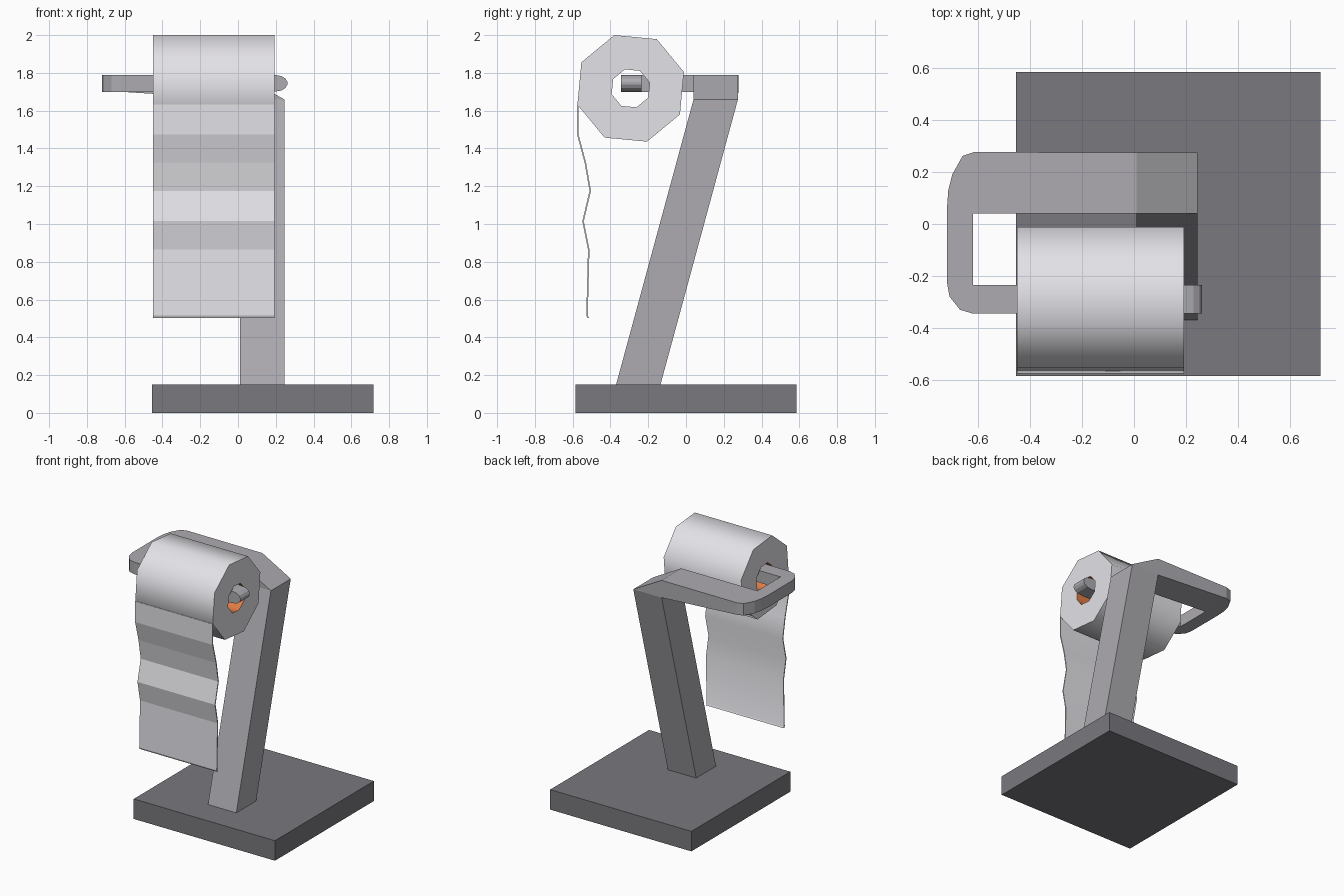
import bpy, bmesh, math

if "Cube" in bpy.data.objects:
    bpy.data.objects.remove(bpy.data.objects["Cube"])


def material(name, r, g, b):
    m = bpy.data.materials.new(name)
    m.diffuse_color = (r, g, b, 1)
    m.use_nodes = True
    m.node_tree.nodes["Principled BSDF"].inputs["Base Color"].default_value = m.diffuse_color
    return m


DARK = material("dark_grey", 0.19, 0.19, 0.21)
METAL = material("mid_grey", 0.42, 0.41, 0.44)
PAPER = material("white_paper", 0.79, 0.78, 0.82)
CARD = material("orange_card", 0.75, 0.20, 0.06)


def loft(name, rings, mats, closed=False):
    """Skin matching rings of points; cap the ends or join them up."""
    bm = bmesh.new()
    vs = [[bm.verts.new(p) for p in ring] for ring in rings]
    n, k = len(rings[0]), len(rings)
    for i in range(k if closed else k - 1):
        a, b = vs[i], vs[(i + 1) % k]
        for j in range(n):
            bm.faces.new((a[j], a[(j + 1) % n], b[(j + 1) % n], b[j]))
    if not closed:
        bm.faces.new(vs[0][::-1])
        bm.faces.new(vs[-1])
    bmesh.ops.remove_doubles(bm, verts=bm.verts[:], dist=0.0005)
    bmesh.ops.recalc_face_normals(bm, faces=bm.faces[:])
    me = bpy.data.meshes.new(name)
    bm.to_mesh(me)
    bm.free()
    for m in mats:
        me.materials.append(m)
    ob = bpy.data.objects.new(name, me)
    bpy.context.collection.objects.link(ob)
    return ob


def rect(x0, x1, y0, y1, z):
    return [(x0, y0, z), (x1, y0, z), (x1, y1, z), (x0, y1, z)]


# Square base slab
loft("base", [rect(-0.455, 0.717, -0.586, 0.586, z) for z in (0, 0.15)], [DARK])

# Leaning post with a sloped top
top = [(x, y, 1.79 if x < 0.1 else 1.66) for x, y, z in rect(0.01, 0.245, 0.04, 0.275, 0)]
loft("post", [rect(0.01, 0.245, -0.37, -0.135, 0.15),
              rect(0.01, 0.245, 0.04, 0.275, 1.66), top], [METAL])

# Hooked arm: stations of (outer xy, inner xy, bottom, top)
IN_B, IN_F = (-0.62, 0.04), (-0.62, -0.235)
stations = [((0.01, 0.275), (0.01, 0.04), 1.66, 1.79)]
stations += [(p, IN_B, 1.70, 1.79) for p in
             ((-0.615, 0.277), (-0.66, 0.262), (-0.70, 0.19), (-0.715, 0.13), (-0.72, 0.06))]
stations += [(p, IN_F, 1.70, 1.79) for p in
             ((-0.72, -0.225), (-0.71, -0.28), (-0.67, -0.33), (-0.62, -0.345))]
stations += [((x, -0.345), (x, -0.235), 1.745 - h, 1.745 + h) for x, h in
             ((0.19, 0.045), (0.23, 0.038), (0.252, 0.024), (0.262, 0.006))]
loft("arm", [[(*o, lo), (*i, lo), (*i, hi), (*o, hi)] for o, i, lo, hi in stations], [METAL])

# Eight-sided paper roll with an orange-lined hole
CY, CZ, R, HOLE = -0.293, 1.718, 0.295, 0.105
X0, X1 = -0.45, 0.193
rings = []
for k in range(8):
    a = math.radians(107.1 + 45 * k)
    c, s = math.cos(a), math.sin(a)
    rings.append([(x, CY + r * c, CZ + r * s)
                  for x, r in ((X0, R), (X1, R), (X1, HOLE), (X0, HOLE))])
roll = loft("paper_roll", rings, [PAPER, CARD], closed=True)
for p in roll.data.polygons:
    p.use_smooth = abs(p.normal.x) < 0.5
    if p.use_smooth and math.hypot(p.center.y - CY, p.center.z - CZ) < 0.15:
        p.material_index = 1

# Hanging wavy sheet: flat bands in front, smooth behind
path = [(-0.578, 1.632), (-0.577, 1.475), (-0.537, 1.325), (-0.511, 1.175),
        (-0.549, 1.015), (-0.519, 0.865), (-0.528, 0.515), (-0.522, 0.502)]
sheet = loft("hanging_sheet",
             [[(X0, y, z), (X1, y, z), (X1, y + 0.008, z), (X0, y + 0.008, z)]
              for y, z in path], [PAPER])
for p in sheet.data.polygons:
    p.use_smooth = p.normal.y > 0.5
